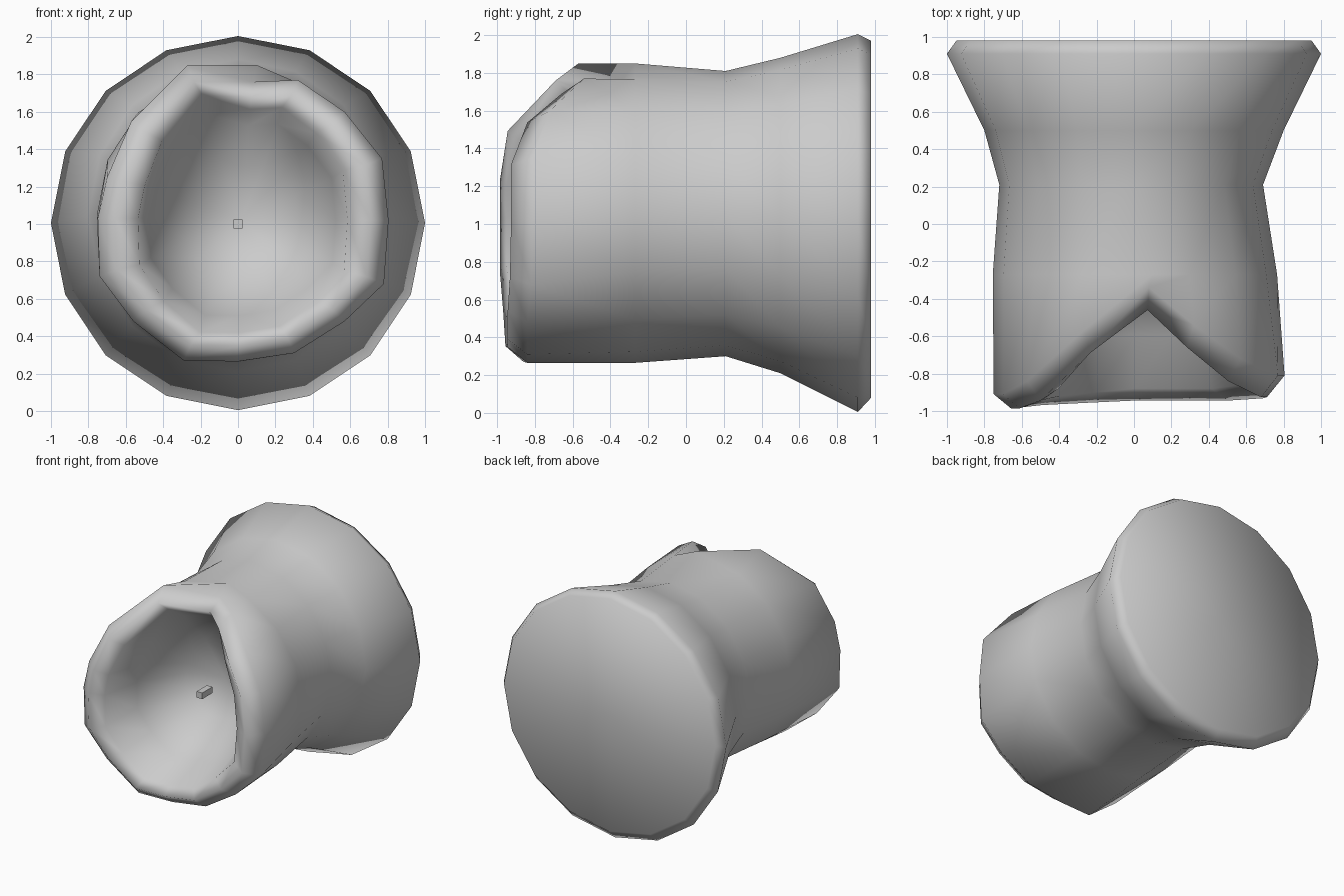
import bpy, bmesh, math

if "Cube" in bpy.data.objects:
    bpy.data.objects.remove(bpy.data.objects["Cube"])

N = 16
CX, CZ = 0.02, 1.03          # centre of the mouth

bm = bmesh.new()


def ring(points):
    return [bm.verts.new(p) for p in points]


def circle(y, rx, rz, cx, cz):
    return ring([(cx + rx * math.cos(2 * math.pi * i / N), y,
                  cz + rz * math.sin(2 * math.pi * i / N)) for i in range(N)])


def bridge(a, b):
    for i in range(N):
        j = (i + 1) % N
        bm.faces.new((a[i], a[j], b[j], b[i]))


def fan(loop, centre):
    c = bm.verts.new(centre)
    for i in range(N):
        bm.faces.new((loop[i], loop[(i + 1) % N], c))


# Uneven rim outline: x, z and how far forward it reaches (dips at the top)
rim = [(.805, 1.02, -.81), (.77, 1.35, -.81), (.57, 1.60, -.72), (.32, 1.77, -.54),
       (.08, 1.76, -.34), (-.27, 1.85, -.57), (-.57, 1.55, -.84), (-.70, 1.25, -.91),
       (-.75, 1.03, -.91), (-.74, .72, -.91), (-.56, .48, -.88), (-.29, .27, -.86),
       (0, .265, -.84), (.30, .31, -.84), (.57, .48, -.84), (.78, .68, -.82)]


def rim_ring(sx, sz, y_of):
    return ring([(CX + (x - CX) * sx, y_of(y), CZ + (z - CZ) * sz)
                 for x, z, y in rim])


# Outer body from the wide base to the mouth, then rim and hollow
waist = circle(-.27, .76, .78, .005, 1.045)
waist[4].co = (.10, -.27, 1.85)          # small peak behind the rim dip
loops = [circle(.98, .95, .945, 0, 1.025),
         circle(.91, 1.0, 1.0, 0, 1.005),
         circle(.50, .80, .835, 0, 1.045),
         circle(.21, .705, .755, -.015, 1.055),
         waist,
         rim_ring(1.0, 1.0, lambda y: y),
         rim_ring(.88, .89, lambda y: max(y - .12, y * .6 - .44)),
         rim_ring(.72, .80, lambda y: y - .04),
         rim_ring(.64, .68, lambda y: y * .5 - .17),
         rim_ring(.38, .38, lambda y: -.28)]
for a, b in zip(loops, loops[1:]):
    bridge(a, b)
fan(loops[0], (0, .98, 1.02))
fan(loops[-1], (.02, -.19, 1.03))
bmesh.ops.recalc_face_normals(bm, faces=bm.faces)
for f in bm.faces:
    f.smooth = True
mesh = bpy.data.meshes.new("hollow_body")
bm.to_mesh(mesh)
bm.free()
body = bpy.data.objects.new("hollow_body", mesh)
bpy.context.collection.objects.link(body)

# Small peg in the hollow
bpy.ops.mesh.primitive_cube_add(size=1, location=(0, -.43, 1.0))
peg = bpy.context.object
peg.name = "inner_peg"
peg.scale = (.05, .13, .05)
